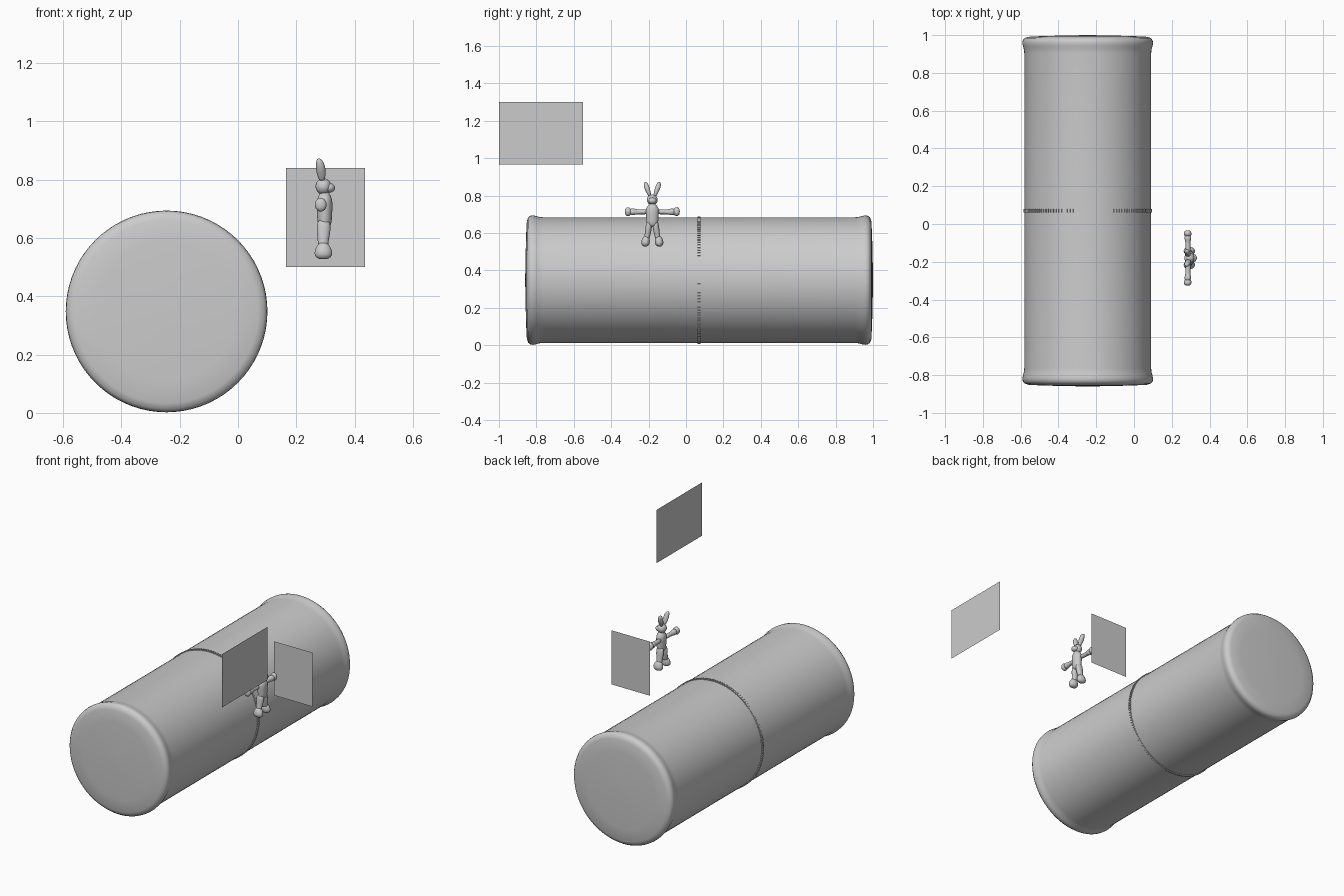
import bpy, bmesh, math
from mathutils import Vector, Matrix


def finish(name, bm, smooth=True, subdiv=0):
    bmesh.ops.recalc_face_normals(bm, faces=bm.faces)
    mesh = bpy.data.meshes.new(name)
    bm.to_mesh(mesh)
    bm.free()
    for p in mesh.polygons:
        p.use_smooth = smooth
    obj = bpy.data.objects.new(name, mesh)
    bpy.context.collection.objects.link(obj)
    if subdiv:
        mod = obj.modifiers.new("round", 'SUBSURF')
        mod.levels = mod.render_levels = subdiv
    return obj


def loft(name, sections, sides=12, subdiv=1):
    """Skin ellipses (x, y, z, depth radius, width radius) along a path in the yz plane."""
    bm = bmesh.new()
    pts = [Vector(s[:3]) for s in sections]
    u = Vector((1, 0, 0))
    rings = []
    for i, s in enumerate(sections):
        t = pts[min(i + 1, len(pts) - 1)] - pts[max(i - 1, 0)]
        t.x = 0
        v = t.normalized().cross(u)
        rings.append([bm.verts.new(pts[i] + u * s[3] * math.cos(a) + v * s[4] * math.sin(a))
                      for a in (2 * math.pi * k / sides for k in range(sides))])
    for a, b in zip(rings, rings[1:]):
        for k in range(sides):
            n = (k + 1) % sides
            bm.faces.new((a[k], a[n], b[n], b[k]))
    bm.faces.new(rings[0])
    bm.faces.new(rings[-1])
    return finish(name, bm, subdiv=subdiv)


def ball(name, center, radii):
    bm = bmesh.new()
    bmesh.ops.create_uvsphere(bm, u_segments=20, v_segments=12, radius=1,
                              matrix=Matrix.Translation(center) @ Matrix.Diagonal((*radii, 1)))
    return finish(name, bm)


def sheet(name, corners):
    bm = bmesh.new()
    bm.faces.new([bm.verts.new(c) for c in corners])
    return finish(name, bm, smooth=False)


# Bolster: long cylinder with flared rims and barely domed ends
CX, CZ = -0.245, 0.348
half = [(0.0, 0.004), (0.002, 0.12), (0.005, 0.24), (0.009, 0.315), (0.016, 0.335), (0.028, 0.344),
        (0.042, 0.346), (0.058, 0.343), (0.075, 0.338), (0.095, 0.336)]
profile = [(-0.86 + d, r) for d, r in half] + [(1.0 - d, r) for d, r in reversed(half)]
loft("bolster", [(CX, y, CZ, r, r) for y, r in profile], sides=72, subdiv=0)

# Zip teeth around the middle
bm = bmesh.new()
N = 130
for k in range(N):
    m = (Matrix.Translation((CX, 0.07, CZ)) @ Matrix.Rotation(2 * math.pi * k / N, 4, 'Y')
         @ Matrix.Translation((0, 0, 0.336)) @ Matrix.Diagonal((0.010, 0.017, 0.010, 1)))
    bmesh.ops.create_cube(bm, size=1, matrix=m)
finish("zip_teeth", bm, smooth=False)

# Two flat cards
sheet("back_card", [(0.165, 0.12, 0.50), (0.435, 0.12, 0.50), (0.435, 0.12, 0.84), (0.165, 0.12, 0.84)])
sheet("side_card", [(0.59, -1.0, 0.965), (0.59, -0.55, 0.965), (0.59, -0.55, 1.30), (0.59, -1.0, 1.30)])

# Rabbit doll, facing +x with arms spread along y
RX, RY = 0.29, -0.18
loft("rabbit_body", [(0.297, RY, z, d, w) for z, d, w in
                     [(0.762, 0.012, 0.012), (0.748, 0.020, 0.022), (0.735, 0.027, 0.036),
                      (0.710, 0.029, 0.037), (0.685, 0.027, 0.034), (0.660, 0.026, 0.033),
                      (0.640, 0.022, 0.030), (0.632, 0.008, 0.012)]])
ball("rabbit_head", (0.293, RY, 0.777), (0.027, 0.029, 0.028))
ball("rabbit_muzzle", (0.312, RY, 0.772), (0.021, 0.022, 0.017))
for side, tag in ((-1, "left"), (1, "right")):
    def limb(part, sections):
        loft(f"rabbit_{part}_{tag}", [(x, RY + side * o, z, d, w) for x, o, z, d, w in sections])
    # ear leaning outwards
    limb("ear", [(0.288, 0.012, 0.795, 0.010, 0.009), (0.286, 0.019, 0.815, 0.015, 0.011),
                 (0.284, 0.028, 0.838, 0.018, 0.015), (0.281, 0.035, 0.860, 0.014, 0.013),
                 (0.277, 0.039, 0.873, 0.006, 0.006)])
    # thin arm, thicker cuff
    limb("arm", [(0.287, 0.025, 0.713, 0.013, 0.015), (0.286, 0.055, 0.713, 0.013, 0.013),
                 (0.285, 0.092, 0.713, 0.014, 0.014), (0.285, 0.100, 0.713, 0.019, 0.020),
                 (0.285, 0.113, 0.713, 0.018, 0.018), (0.285, 0.122, 0.713, 0.013, 0.013)])
    # mitten hand
    limb("hand", [(0.285, 0.112, 0.714, 0.012, 0.012), (0.284, 0.121, 0.714, 0.021, 0.024),
                  (0.284, 0.134, 0.714, 0.022, 0.026), (0.284, 0.143, 0.714, 0.017, 0.020),
                  (0.284, 0.147, 0.714, 0.006, 0.008)])
    # leg widening from hip to ankle
    limb("leg", [(0.294, 0.016, 0.665, 0.020, 0.014), (0.294, 0.018, 0.640, 0.026, 0.018),
                 (0.293, 0.022, 0.610, 0.023, 0.017), (0.292, 0.027, 0.585, 0.018, 0.015),
                 (0.292, 0.031, 0.565, 0.020, 0.016)])
    # rounded foot
    limb("foot", [(0.292, 0.028, 0.585, 0.012, 0.010), (0.293, 0.032, 0.573, 0.024, 0.020),
                  (0.293, 0.036, 0.555, 0.032, 0.024), (0.293, 0.038, 0.540, 0.032, 0.023),
                  (0.293, 0.039, 0.530, 0.022, 0.014), (0.293, 0.039, 0.527, 0.008, 0.006)])
